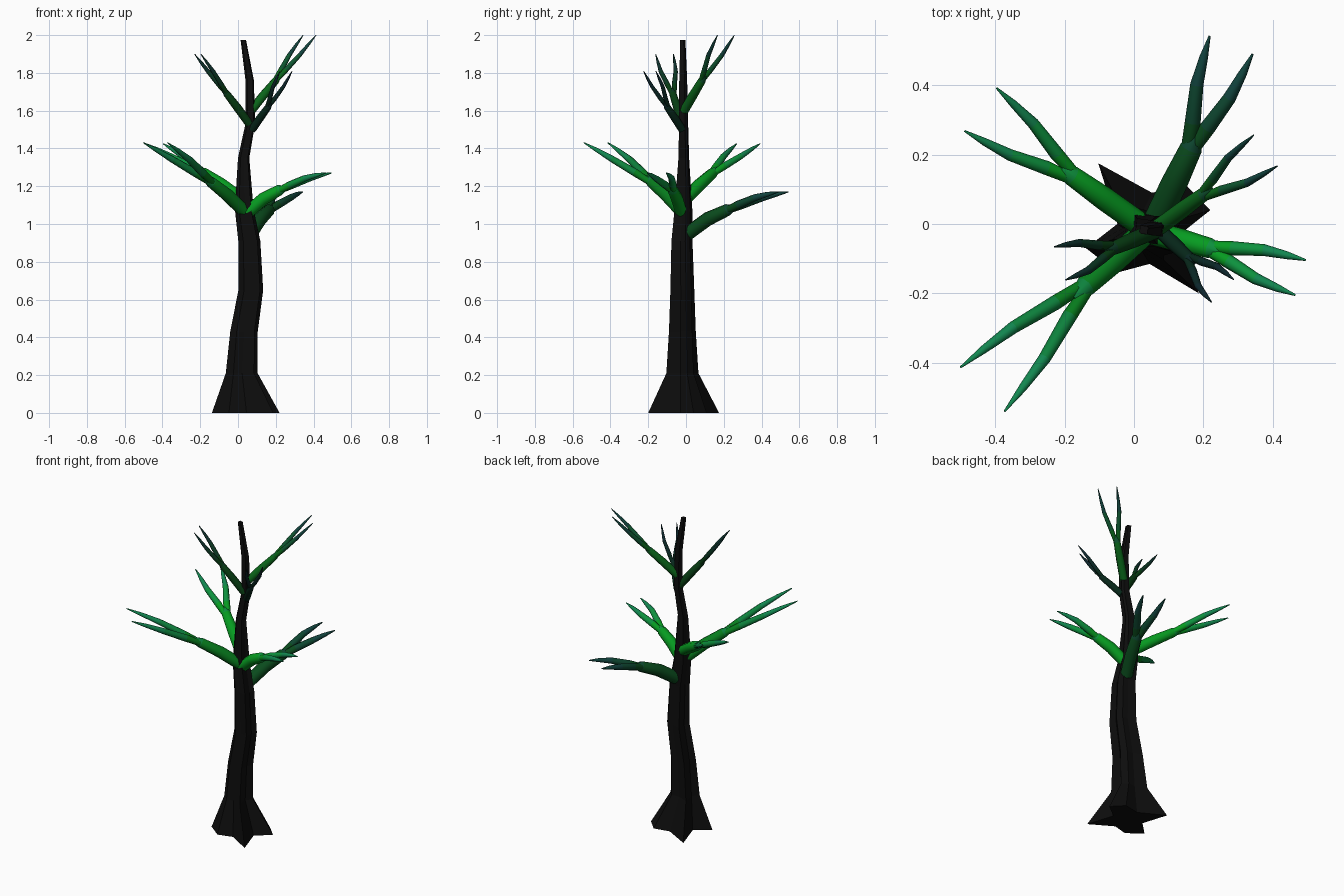
import bpy, bmesh, math
from mathutils import Vector

if "Cube" in bpy.data.objects:
    bpy.data.objects.remove(bpy.data.objects["Cube"])


def material(name, rgb):
    m = bpy.data.materials.new(name)
    m.diffuse_color = (*rgb, 1)
    m.use_nodes = True
    m.node_tree.nodes["Principled BSDF"].inputs["Base Color"].default_value = m.diffuse_color
    return m


def make_object(name, bm, mats):
    bmesh.ops.recalc_face_normals(bm, faces=bm.faces[:])
    me = bpy.data.meshes.new(name)
    bm.to_mesh(me)
    bm.free()
    for m in mats:
        me.materials.append(m)
    ob = bpy.data.objects.new(name, me)
    bpy.context.collection.objects.link(ob)
    return ob


def skin(bm, rings, slots=None, smooth=False):
    """Bridge rings of points with quads and cap both ends."""
    vr = [[bm.verts.new(p) for p in r] for r in rings]
    n = len(vr[0])
    for k, (a, b) in enumerate(zip(vr, vr[1:])):
        for i in range(n):
            f = bm.faces.new((a[i], a[(i + 1) % n], b[(i + 1) % n], b[i]))
            f.smooth = smooth
            f.material_index = slots[k] if slots else 0
    for r, s in ((vr[0], 0), (vr[-1], -1)):
        f = bm.faces.new(r)
        f.material_index = slots[s] if slots else 0


def tube(bm, path, radii, slots, sides=8):
    rings = []
    for i, p in enumerate(path):
        d = (path[min(i + 1, len(path) - 1)] - path[max(i - 1, 0)]).normalized()
        u = d.cross(Vector((0, 0, 1))).normalized()
        v = d.cross(u)
        rings.append([p + radii[i] * (u * math.cos(t) + v * math.sin(t))
                      for t in (2 * math.pi * k / sides for k in range(sides))])
    skin(bm, rings, slots, True)


# Trunk: root-flare star that shrinks and rounds off going up
STAR = [(-.145, .19), (.01, .105), (.11, .125), (.178, .055), (.09, -.015),
        (.145, -.185), (.003, -.1), (-.09, -.125), (-.18, -.055), (-.09, .015)]
# z, centre x, centre y, scale, roundness
LEVELS = [(0, .042, -.015, 1, 0), (.21, .02, -.02, .48, .2), (.43, .032, -.02, .42, .35),
          (.65, .068, -.02, .38, .4), (.91, .06, -.022, .34, .45), (1.08, .033, -.014, .29, .5),
          (1.35, .03, -.012, .175, .5), (1.53, .065, -.013, .15, .5),
          (1.76, .062, -.015, .13, .5), (1.975, .028, -.017, .085, .5)]
rings = []
for z, cx, cy, s, rnd in LEVELS:
    ring = []
    for x, y in STAR:
        p = Vector((x, y))
        p = p.lerp(p.normalized() * .17, rnd) * s
        ring.append((cx + p.x, cy + p.y, z))
    rings.append(ring)
bm = bmesh.new()
skin(bm, rings)
make_object("trunk", bm, [material("bark", (.004, .004, .004))])


# Branches: a stem that forks into two tapering prongs
def branch(name, base, fork, tips, r, sag, c0, c1):
    base, fork = Vector(base), Vector(fork)
    tips = [Vector(t) for t in tips]
    c0, c1 = Vector(c0), Vector(c1)
    mats = [material(f"{name}_{i}", c0.lerp(c1, i / 2)) for i in range(3)]
    bm = bmesh.new()
    up = Vector((0, 0, sag))
    mid = base.lerp(fork, .5) + up
    tube(bm, [base, mid, fork, fork.lerp((tips[0] + tips[1]) / 2, .12)],
         [r, r, r * .85, r * .4], [0, 0, 1])
    start = fork.lerp(mid, .35)
    centre = (tips[0] + tips[1]) / 2
    for t in tips:
        out = (t - centre).normalized()
        a = fork.lerp(t, .22) + out * .008 + up * .4
        b = fork.lerp(t, .55) + out * .014 + up * .8
        c = fork.lerp(t, .8) + out * .007 + up * .5
        tube(bm, [start, a, b, c, t], [r * .45, r * .6, r * .5, r * .33, r * .08],
             [0, 1, 2, 2])
    make_object(name, bm, mats)


BRIGHT, BRIGHT_TIP = (.002, .33, .015), (.006, .24, .08)
DARK, DARK_TIP = (.003, .07, .012), (.006, .06, .05)
branch("lower_branch_front_left", (.03, -.025, 1.07), (-.14, -.18, 1.22),
       [(-.5, -.413, 1.43), (-.373, -.54, 1.43)], .036, .008, (.002, .2, .012), BRIGHT_TIP)
branch("lower_branch_back_left", (.01, .005, 1.14), (-.18, .14, 1.27),
       [(-.396, .392, 1.425), (-.488, .268, 1.425)], .034, .004, BRIGHT, BRIGHT_TIP)
branch("lower_branch_front_right", (.05, -.025, 1.06), (.22, -.07, 1.18),
       [(.495, -.104, 1.27), (.465, -.205, 1.27)], .034, .014, BRIGHT, BRIGHT_TIP)
branch("lower_branch_back_right", (.065, .01, .95), (.165, .22, 1.075),
       [(.218, .542, 1.17), (.342, .49, 1.17)], .038, .014, DARK, DARK_TIP)
branch("upper_branch_back_right", (.07, -.01, 1.6), (.2, .085, 1.76),
       [(.345, .256, 2.0), (.413, .167, 2.0)], .024, .002, (.003, .13, .01), DARK_TIP)
branch("upper_branch_left", (.06, -.02, 1.53), (-.06, -.07, 1.69),
       [(-.23, -.066, 1.9), (-.197, -.161, 1.9)], .023, .002, (.002, .045, .006), (.004, .03, .025))
branch("upper_branch_front_right", (.075, -.02, 1.5), (.16, -.1, 1.62),
       [(.223, -.225, 1.81), (.287, -.16, 1.81)], .021, .002, (.002, .02, .01), (.004, .02, .026))
